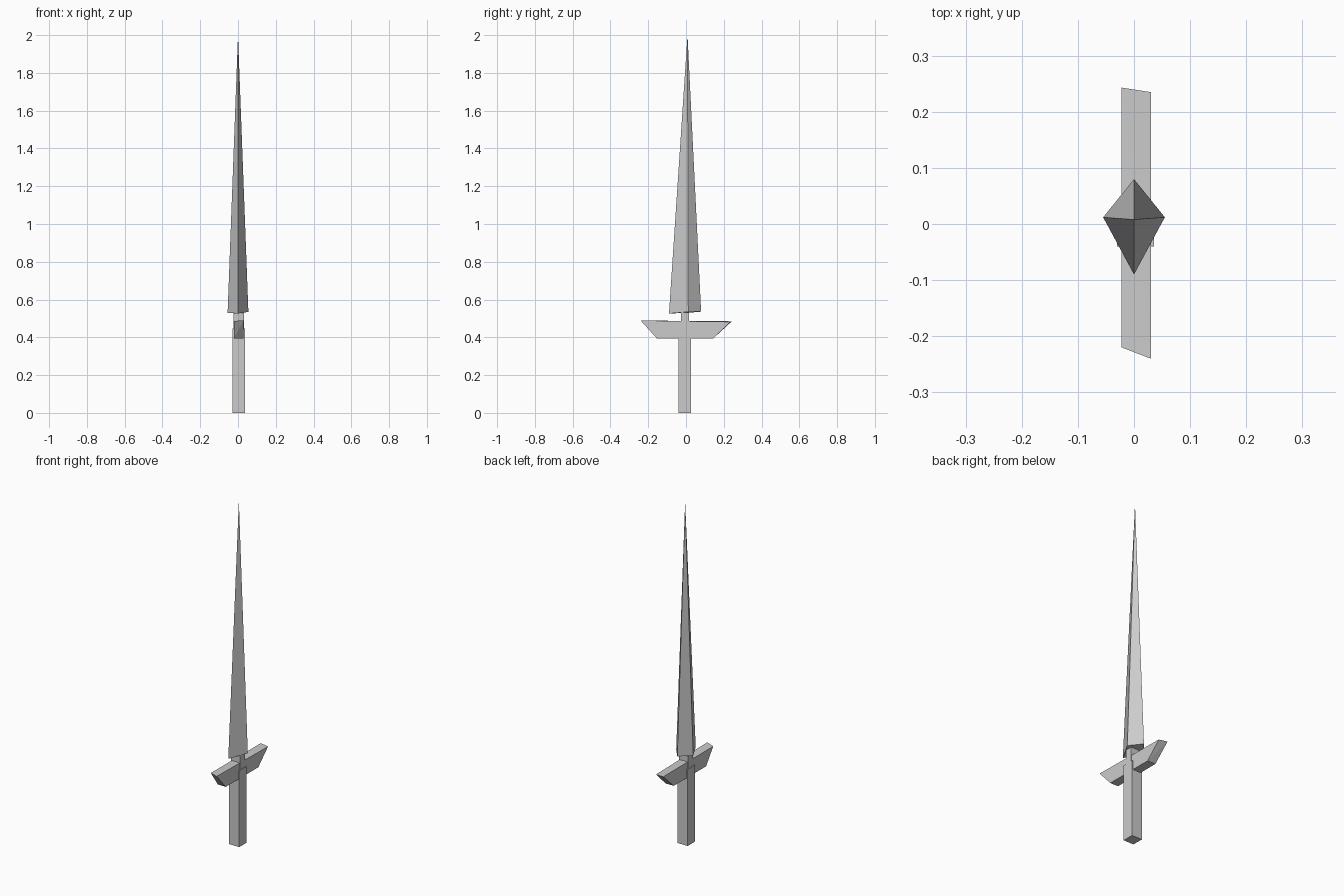
import bpy, bmesh

if "Cube" in bpy.data.objects:
    bpy.data.objects.remove(bpy.data.objects["Cube"])


def hull_part(name, points):
    """Convex flat-faced solid spanning a few corner points."""
    bm = bmesh.new()
    for p in points:
        bm.verts.new(p)
    bmesh.ops.convex_hull(bm, input=bm.verts[:])
    bmesh.ops.dissolve_limit(bm, angle_limit=0.01, verts=bm.verts[:], edges=bm.edges[:])
    bmesh.ops.recalc_face_normals(bm, faces=bm.faces[:])
    mesh = bpy.data.meshes.new(name)
    bm.to_mesh(mesh)
    bm.free()
    obj = bpy.data.objects.new(name, mesh)
    bpy.context.collection.objects.link(obj)
    return obj


def box(name, xs, ys, zs):
    return hull_part(name, [(x, y, z) for x in xs for y in ys for z in zs])


# Blade: tall diamond pyramid
hull_part("blade", [(-0.055, 0.012, 0.53), (0.055, 0.012, 0.535),
                    (0, -0.09, 0.526), (0, 0.08, 0.536), (0, 0.008, 2.0)])

# Square grip and the narrower neck joining it to the blade
box("grip", (-0.03, 0.036), (-0.04, 0.027), (0, 0.447))
box("neck", (-0.025, 0.033), (-0.027, 0.017), (0.44, 0.532))

# Cross guard: flared bar with slightly skewed ends
hull_part("guard", [
    (-0.022, -0.22, 0.487), (0.03, -0.24, 0.489),
    (-0.022, 0.243, 0.485), (0.03, 0.235, 0.482),
    (-0.022, -0.155, 0.395), (0.03, -0.155, 0.395),
    (-0.022, 0.145, 0.395), (0.03, 0.145, 0.395)])
